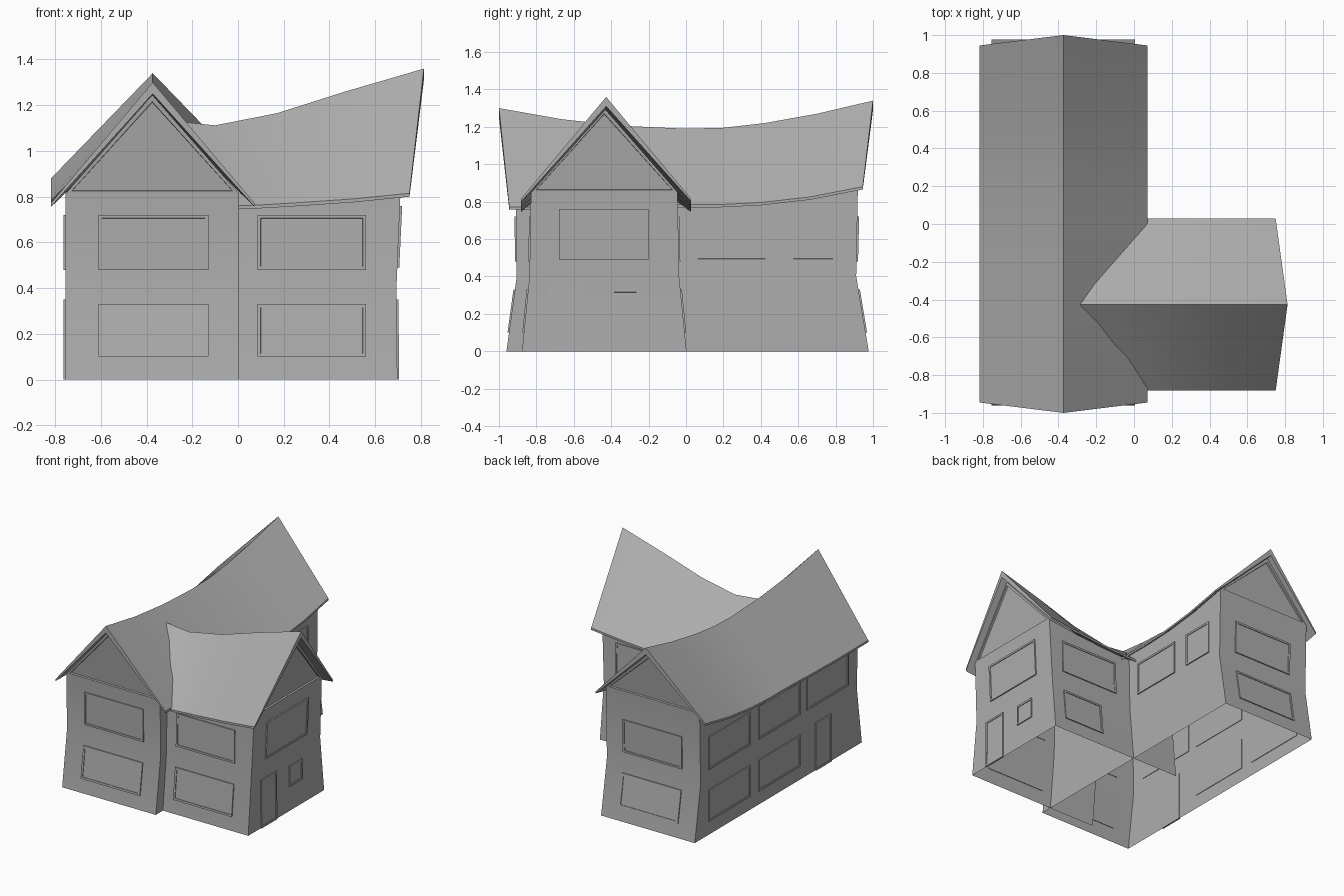
import bpy, bmesh

if "Cube" in bpy.data.objects:
    bpy.data.objects.remove(bpy.data.objects["Cube"])

TH = 0.05    # vertical roof thickness at the ridge
EAVE = 0.015  # roof thickness at the eaves

GREY = bpy.data.materials.new("house_grey")
GREY.diffuse_color = (0.42, 0.42, 0.42, 1)
GREY.use_nodes = True
GREY.node_tree.nodes["Principled BSDF"].inputs["Base Color"].default_value = GREY.diffuse_color


def lerp(a, b, t):
    return a + (b - a) * t


def finish(name, bm, smooth=False):
    bmesh.ops.recalc_face_normals(bm, faces=bm.faces[:])
    me = bpy.data.meshes.new(name)
    bm.to_mesh(me)
    bm.free()
    me.materials.append(GREY)
    ob = bpy.data.objects.new(name, me)
    bpy.context.collection.objects.link(ob)
    if smooth:
        bpy.ops.object.select_all(action='DESELECT')
        ob.select_set(True)
        bpy.context.view_layer.objects.active = ob
        bpy.ops.object.shade_smooth_by_angle(angle=0.5)
    return ob


def place(axis, along, across, z):
    return (across, along, z) if axis == 'y' else (along, across, z)


# Sagging solid roof: stations of (ridge along, ridge z, eave along, eave z)
def roof(name, axis, centre, half, stations):
    bm = bmesh.new()
    rings = []
    for ra, rz, ea, ez in stations:
        pts = [(-half, ea, ez), (0, ra, rz), (half, ea, ez),
               (half, ea, ez - EAVE), (0, ra, rz - TH), (-half, ea, ez - EAVE)]
        rings.append([bm.verts.new(place(axis, a, centre + c, z)) for c, a, z in pts])
    for r, s in zip(rings, rings[1:]):
        for i in range(6):
            j = (i + 1) % 6
            bm.faces.new((r[i], r[j], s[j], s[i]))
    for r in (rings[0], rings[-1]):
        bm.faces.new((r[0], r[1], r[4], r[5]))
        bm.faces.new((r[1], r[2], r[3], r[4]))
    finish(name, bm, True)


# Flared open-bottomed walls with gables; lo/hi are end positions at base, waist, top, apex
def walls(name, axis, centre, halves, lo, hi, stations, ends):
    bm = bmesh.new()
    rings = []
    for t, top, apex in stations:
        prof = [(-halves[0], 0, 0), (-halves[1], 0.4, 1), (-halves[2], top, 2), (0, apex, 3),
                (halves[2], top, 2), (halves[1], 0.4, 1), (halves[0], 0, 0)]
        rings.append([bm.verts.new(place(axis, lerp(lo[k], hi[k], t), centre + c, z))
                      for c, z, k in prof])
    for r, s in zip(rings, rings[1:]):
        for i in (0, 1, 4, 5):
            bm.faces.new((r[i], r[i + 1], s[i + 1], s[i]))
    gables = []
    for e in ends:
        r = rings[e]
        bm.faces.new((r[0], r[1], r[5], r[6]))
        bm.faces.new((r[1], r[2], r[4], r[5]))
        gables.append(bm.faces.new((r[2], r[3], r[4])))
    bmesh.ops.recalc_face_normals(bm, faces=bm.faces[:])
    # recessed gable panels leave a trim board around the edge
    bmesh.ops.inset_individual(bm, faces=gables, thickness=0.03, depth=0)
    bmesh.ops.inset_individual(bm, faces=gables, thickness=0.004, depth=-0.012)
    finish(name, bm, True)


# Framed panel that follows the wall slope; wall = (normal axis, sign, base, waist, top)
def panel(name, wall, u0, u1, z0, z1):
    axis, sign, base, waist, top = wall

    def depth(z):
        return lerp(base, waist, z / 0.4) if z < 0.4 else lerp(waist, top, (z - 0.4) / 0.4)

    bm = bmesh.new()
    layers = []
    for off in (-0.004, 0.008):
        layers.append([bm.verts.new(place(axis, depth(z) + sign * off, u, z))
                       for u, z in ((u0, z0), (u1, z0), (u1, z1), (u0, z1))])
    a, b = layers
    bm.faces.new(a)
    front = bm.faces.new(b)
    for i in range(4):
        j = (i + 1) % 4
        bm.faces.new((a[i], a[j], b[j], b[i]))
    bmesh.ops.recalc_face_normals(bm, faces=bm.faces[:])
    bmesh.ops.inset_individual(bm, faces=[front], thickness=0.02, depth=0)
    bmesh.ops.inset_individual(bm, faces=[front], thickness=0.001, depth=-0.004)
    finish(name, bm)


# Roofs
main_ridge = [(-1, 1.30), (-.66, 1.24), (-.33, 1.205), (0, 1.19), (.2, 1.195),
              (.42, 1.22), (.7, 1.27), (1, 1.34)]
main_eave = [.772, .77, .775, .785, .785, .795, .825, .88]
roof("main_roof", 'y', -0.373, 0.445,
     [(y, z, y * 0.945, e) for (y, z), e in zip(main_ridge, main_eave)])

wing = [(-.32, 1.135, 0, .76), (-.1, 1.112, .12, .765), (.17, 1.165, .28, .775),
        (.47, 1.26, .5, .79), (.813, 1.36, .75, .815)]
roof("wing_roof", 'x', -0.427, 0.455, wing)

# Walls
walls("main_walls", 'y', -0.375, (.38, .38, .38), (-.96, -.905, -.91, -.965),
      (.977, .91, .92, .965),
      [((y + 1) / 2, e + .04, z - TH - .005) for (y, z), e in zip(main_ridge, main_eave)],
      (0, -1))
walls("wing_walls", 'x', -0.437, (.44, .40, .392), (-.37, -.37, -.37, -.3),
      (.697, .693, .712, .765),
      [(0, .76, 1.07), (.35, .79, 1.05), (.55, .80, 1.1), (.78, .82, 1.2), (1, .85, 1.30)],
      (-1,))

# Wall planes used to seat windows and doors
front = ('y', -1, -.96, -.905, -.91)
back = ('y', 1, .977, .91, .92)
west = ('x', -1, -.755, -.755, -.755)
east = ('x', 1, .005, .005, .005)
wing_front = ('y', -1, -.877, -.837, -.829)
wing_back = ('y', 1, .003, -.037, -.045)
wing_end = ('x', 1, .697, .693, .712)

LOW, HIGH = (.1, .33), (.48, .72)
for label, wall, u0, u1 in (("front", front, -.61, -.13), ("back", back, -.61, -.13),
                            ("wing_front", wing_front, .085, .56)):
    panel(label + "_lower_window", wall, u0, u1, *LOW)
    panel(label + "_upper_window", wall, u0, u1, *HIGH)
for i, u in enumerate((-.8, -.24, .34)):
    panel(f"west_upper_window_{i}", west, u, u + .48, *HIGH)
    if i:
        panel(f"west_lower_window_{i}", west, u, u + .48, *LOW)
panel("west_door", west, -.6, -.42, 0, .35)
panel("east_upper_window_0", east, .05, .44, *HIGH)
panel("east_upper_window_1", east, .56, .8, *HIGH)
panel("wing_back_upper_window", wing_back, .13, .6, *HIGH)
panel("wing_back_lower_window", wing_back, .27, .6, *LOW)
panel("wing_end_upper_window", wing_end, -.68, -.2, .49, .76)
panel("wing_end_door", wing_end, -.73, -.55, 0, .35)
panel("wing_end_lower_window", wing_end, -.40, -.25, .18, .33)
